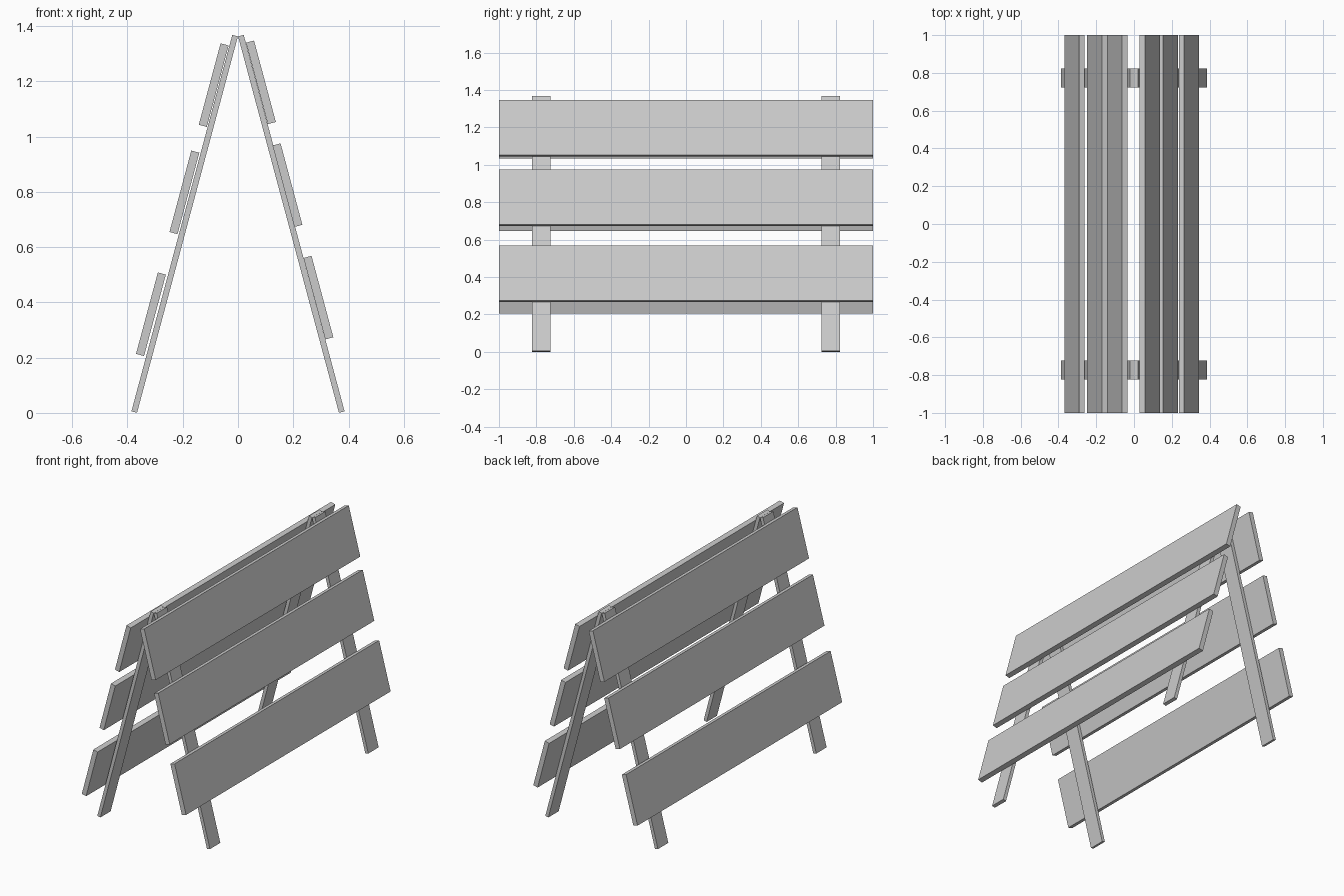
import bpy
import math
from mathutils import Matrix, Vector

cube = bpy.data.objects.get("Cube")
if cube:
    bpy.data.objects.remove(cube, do_unlink=True)

grey = bpy.data.materials.new("plain_grey")
grey.use_nodes = True
colour = (0.6, 0.6, 0.6, 1.0)
grey.diffuse_color = colour
grey.node_tree.nodes["Principled BSDF"].inputs["Base Color"].default_value = colour

LEAN = math.radians(15)


def plank(name, side, x, y, z, thick, width, length):
    """Flat-sided plank leaning inward at the top; side is +1 (left) or -1 (right)."""
    bpy.ops.mesh.primitive_cube_add(size=1)
    obj = bpy.context.object
    obj.name = name
    obj.data.name = name
    turn = Matrix.Rotation(-side * LEAN, 4, "Y")
    size = Matrix.Diagonal(Vector((thick, width, length, 1)))
    obj.data.transform(turn @ size)
    obj.location = (side * x, y, z)
    obj.data.materials.append(grey)
    return obj


# Four legs, meeting in pairs at the top
for side, side_name in ((1, "left"), (-1, "right")):
    for y, end in ((-0.774, "front"), (0.774, "back")):
        plank(f"{end}_{side_name}_leg", side, 0.193, y, 0.684, 0.021, 0.101, 1.41)

# Three boards on each slope: distance from the middle and height of each centre
boards = {
    1: ((0.083, 1.196), (0.179, 0.824), (0.291, 0.417)),
    -1: ((0.088, 1.186), (0.194, 0.798), (0.315, 0.357)),
}
for side, rows in boards.items():
    side_name = "left" if side > 0 else "right"
    for level, (x, z) in zip(("upper", "middle", "lower"), rows):
        plank(f"{level}_{side_name}_board", side, x, 0, z, 0.03, 2.0, 0.305)
